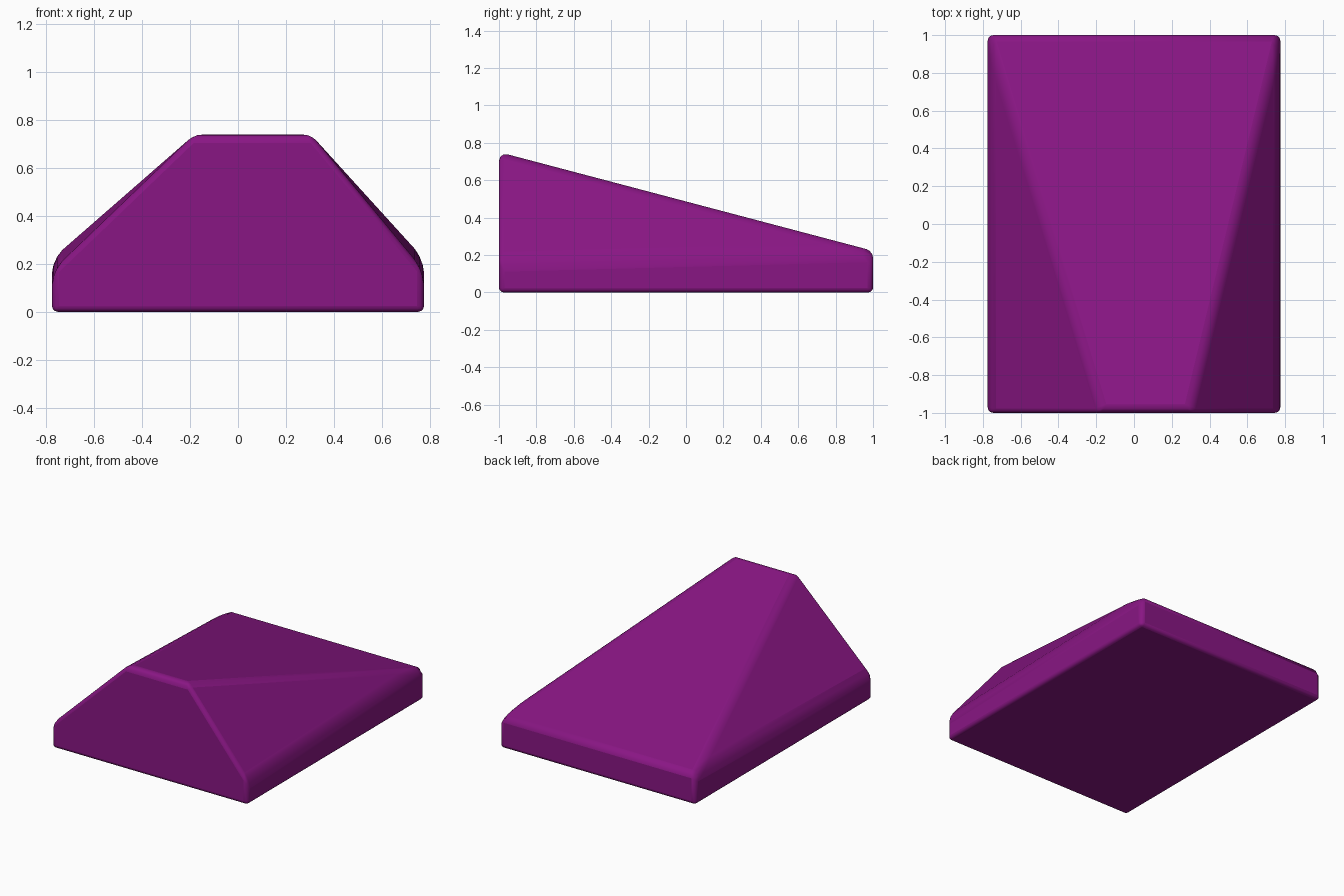
import bpy, bmesh

if "Cube" in bpy.data.objects:
    bpy.data.objects.remove(bpy.data.objects["Cube"])

# Wedge block: rectangular foot, sloping top that widens toward the back
corners = [(-0.17, -1, 0.75), (0.295, -1, 0.75)]
for s in (-1, 1):
    x = s * 0.775
    corners += [(x, -1, 0), (x, 1, 0), (x, -1, 0.17), (x, 1, 0.222)]

bm = bmesh.new()
for c in corners:
    bm.verts.new(c)
bmesh.ops.convex_hull(bm, input=bm.verts[:])
bmesh.ops.dissolve_limit(bm, angle_limit=0.01, verts=bm.verts[:], edges=bm.edges[:])
bmesh.ops.recalc_face_normals(bm, faces=bm.faces[:])

# Tight rounding on the foot and uprights, softer on the upper edges
weight = bm.edges.layers.float.new("bevel_weight_edge")
for e in bm.edges:
    a, b = (v.co for v in e.verts)
    if max(a.z, b.z) < 0.01:
        e[weight] = 0.4
    elif abs(a.x - b.x) < 0.01 and abs(a.y - b.y) < 0.01:
        e[weight] = 0.5
    elif abs(a.x - b.x) < 0.01:
        e[weight] = 1.0
    elif a.y < -0.9 and b.y < -0.9:
        e[weight] = 0.8 if abs(a.z - b.z) < 0.01 else 0.4
    else:
        e[weight] = 0.6

mesh = bpy.data.meshes.new("wedge_block")
bm.to_mesh(mesh)
bm.free()
wedge = bpy.data.objects.new("wedge_block", mesh)
bpy.context.collection.objects.link(wedge)

bevel = wedge.modifiers.new("rounded_edges", 'BEVEL')
bevel.limit_method = 'WEIGHT'
bevel.offset_type = 'OFFSET'
bevel.width = 0.06
bevel.segments = 3

# Purple finish
mat = bpy.data.materials.new("purple")
mat.diffuse_color = (0.25, 0.008, 0.23, 1)
mat.use_nodes = True
mat.node_tree.nodes["Principled BSDF"].inputs["Base Color"].default_value = mat.diffuse_color
mesh.materials.append(mat)

bpy.context.view_layer.objects.active = wedge
wedge.select_set(True)
bpy.ops.object.shade_smooth_by_angle(angle=0.6)
